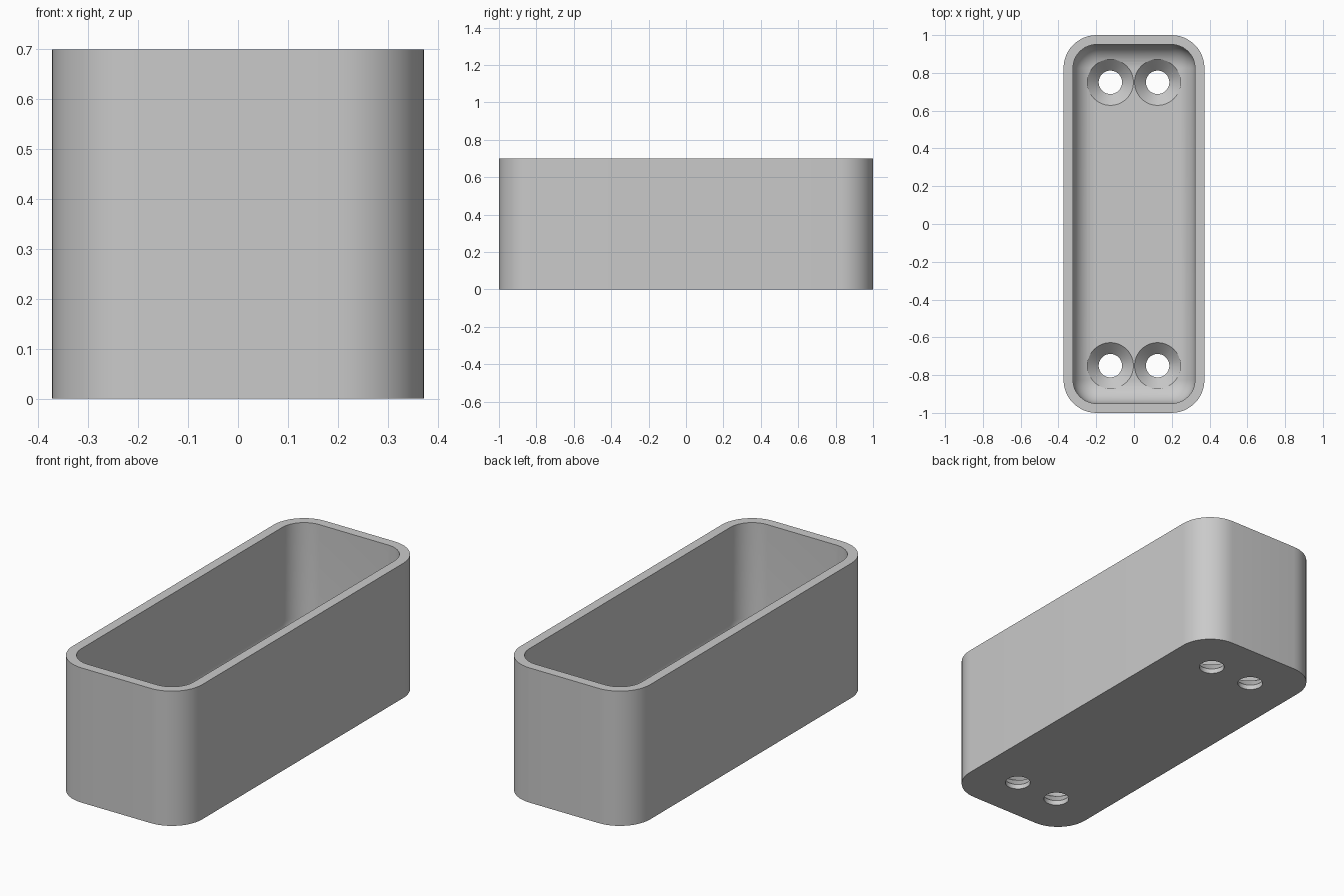
import bpy, bmesh, math

if "Cube" in bpy.data.objects:
    bpy.data.objects.remove(bpy.data.objects["Cube"], do_unlink=True)

HALF_X, HALF_Y, HEIGHT = 0.373, 1.0, 0.7
WALL, FLOOR, CORNER, FILLET = 0.05, 0.085, 0.175, 0.12
HOLE_R, SINK_R, HOLE_X, HOLE_Y = 0.062, 0.122, 0.125, 0.75
STEPS = 12

grey = bpy.data.materials.new("grey plastic")
grey.use_nodes = True
colour = (0.59, 0.59, 0.59, 1)
grey.diffuse_color = colour
grey.node_tree.nodes["Principled BSDF"].inputs["Base Color"].default_value = colour


def make_object(name, bm):
    bmesh.ops.recalc_face_normals(bm, faces=bm.faces)
    mesh = bpy.data.meshes.new(name)
    bm.to_mesh(mesh)
    bm.free()
    mesh.materials.append(grey)
    obj = bpy.data.objects.new(name, mesh)
    bpy.context.collection.objects.link(obj)
    return obj


def loft(bm, rings):
    """Bridge closed rings of points in order and cap both ends."""
    loops = [[bm.verts.new(p) for p in ring] for ring in rings]
    for a, b in zip(loops, loops[1:]):
        for i in range(len(a)):
            j = (i + 1) % len(a)
            bm.faces.new((a[i], a[j], b[j], b[i]))
    bm.faces.new(loops[0])
    bm.faces.new(loops[-1])


def rounded_ring(inset, z):
    """Rounded rectangle, inset evenly from the outer wall."""
    r = CORNER - inset
    points = []
    for k, (sx, sy) in enumerate(((1, 1), (-1, 1), (-1, -1), (1, -1))):
        for i in range(STEPS + 1):
            a = math.pi / 2 * (k + i / STEPS)
            points.append((sx * (HALF_X - CORNER) + r * math.cos(a),
                           sy * (HALF_Y - CORNER) + r * math.sin(a), z))
    return points


def circle(x, y, r, z, n=48):
    return [(x + r * math.cos(math.tau * i / n),
             y + r * math.sin(math.tau * i / n), z) for i in range(n)]


# Open box: outer wall, rim, inner wall, rounded inner floor edge
rings = [rounded_ring(0, 0), rounded_ring(0, HEIGHT), rounded_ring(WALL, HEIGHT)]
for i in range(STEPS + 1):
    a = math.pi / 2 * i / STEPS
    rings.append(rounded_ring(WALL + FILLET * (1 - math.cos(a)),
                              FLOOR + FILLET * (1 - math.sin(a))))
bm = bmesh.new()
loft(bm, rings)
box = make_object("box", bm)

# Countersunk screw holes cut through the floor
bm = bmesh.new()
for x in (-HOLE_X, HOLE_X):
    for y in (-HOLE_Y, HOLE_Y):
        loft(bm, [circle(x, y, r, z) for r, z in (
            (HOLE_R, -0.05), (HOLE_R, 0.025), (SINK_R, FLOOR), (SINK_R, FLOOR + 0.1))])
cutter = make_object("screw_hole_cutter", bm)
cutter.hide_render = True

cut = box.modifiers.new("screw holes", "BOOLEAN")
cut.operation = "DIFFERENCE"
cut.solver = "EXACT"
cut.object = cutter
depsgraph = bpy.context.evaluated_depsgraph_get()
result = bpy.data.meshes.new_from_object(box.evaluated_get(depsgraph))
box.modifiers.clear()
box.data = result
bpy.data.objects.remove(cutter, do_unlink=True)

# Smooth curves, sharp rims
bpy.ops.object.select_all(action="DESELECT")
box.select_set(True)
bpy.context.view_layer.objects.active = box
bpy.ops.object.shade_smooth_by_angle(angle=math.radians(30))
